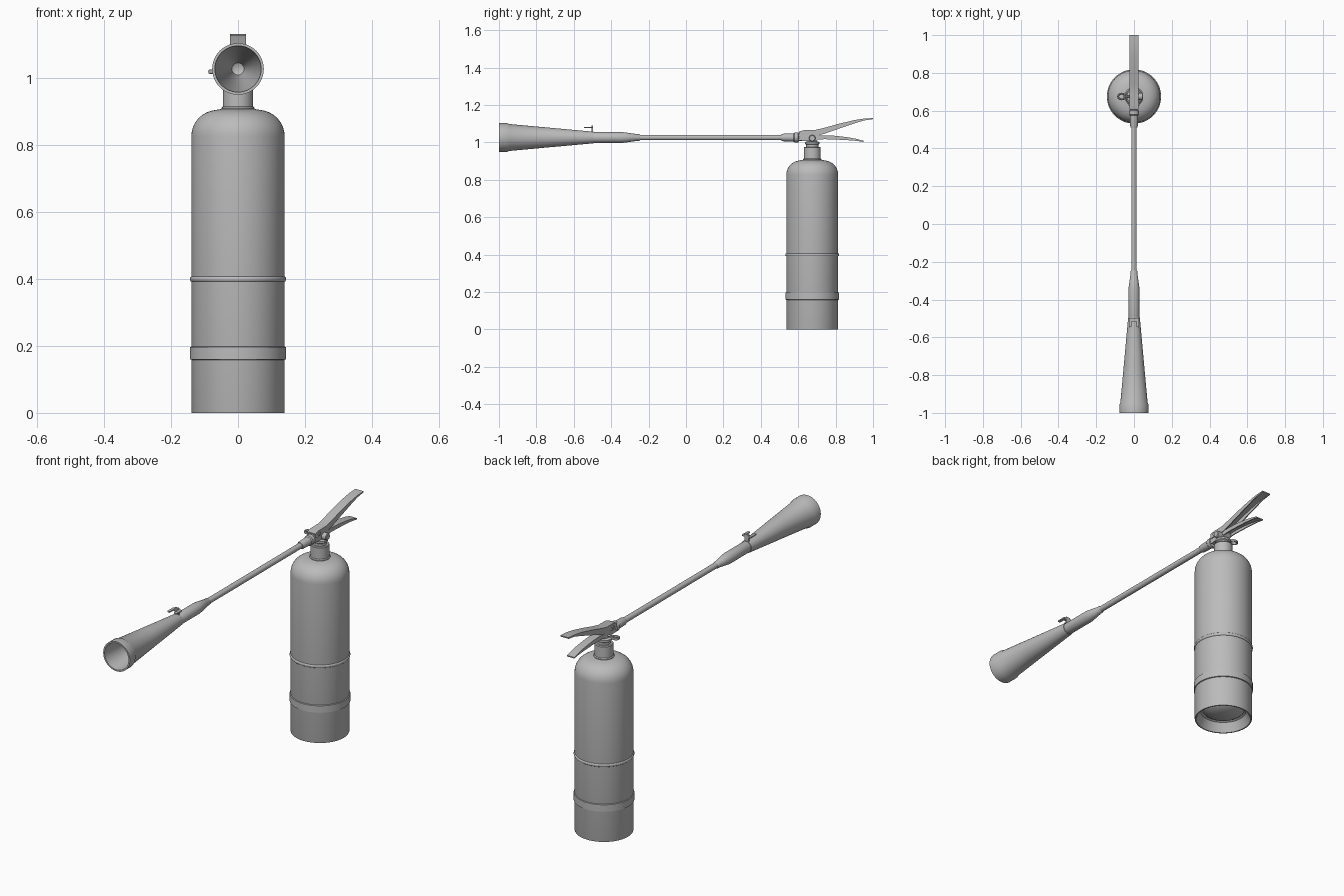
import bpy, bmesh, math
from mathutils import Vector

if "Cube" in bpy.data.objects:
    bpy.data.objects.remove(bpy.data.objects["Cube"])

grey = bpy.data.materials.new("plain_grey")
grey.diffuse_color = (0.5, 0.5, 0.5, 1)
grey.use_nodes = True
grey.node_tree.nodes["Principled BSDF"].inputs["Base Color"].default_value = grey.diffuse_color
CY, HZ = 0.675, 1.026          # tank axis and hose height


def finish(name, bm, angle=35):
    bmesh.ops.remove_doubles(bm, verts=bm.verts, dist=1e-5)
    bmesh.ops.recalc_face_normals(bm, faces=bm.faces)
    me = bpy.data.meshes.new(name)
    bm.to_mesh(me)
    bm.free()
    me.materials.append(grey)
    ob = bpy.data.objects.new(name, me)
    bpy.context.collection.objects.link(ob)
    bpy.ops.object.select_all(action='DESELECT')
    ob.select_set(True)
    bpy.context.view_layer.objects.active = ob
    bpy.ops.object.shade_smooth_by_angle(angle=math.radians(angle))
    return ob


def lathe(name, profile, place, n=48):
    """Spin (radius, distance) points; place maps local x, y, distance to world."""
    bm = bmesh.new()
    rings = [[bm.verts.new(place(r * math.cos(math.tau * i / n), r * math.sin(math.tau * i / n), d))
              for i in range(n)] for r, d in profile]
    for a, b in zip(rings, rings[1:]):
        for i in range(n):
            j = (i + 1) % n
            bm.faces.new((a[i], a[j], b[j], b[i]))
    for ring, (r, d) in ((rings[0], profile[0]), (rings[-1], profile[-1])):
        if r > 0.001:
            bm.faces.new(ring)
    bmesh.ops.dissolve_degenerate(bm, dist=1e-6, edges=bm.edges)
    return finish(name, bm)


def upright(x, y, d):
    return Vector((x, CY + y, d))


def along(x, y, d):
    return Vector((x, d, HZ + y))


def extrude_x(name, outline, x0, x1):
    """Side outline of (y, z) points extruded between two x positions."""
    bm = bmesh.new()
    f = bm.faces.new([bm.verts.new((x0, y, z)) for y, z in outline])
    g = bmesh.ops.extrude_face_region(bm, geom=[f])
    bmesh.ops.translate(bm, vec=(x1 - x0, 0, 0),
                        verts=[v for v in g['geom'] if isinstance(v, bmesh.types.BMVert)])
    return finish(name, bm)


def box(name, x0, x1, y0, y1, z0, z1):
    return extrude_x(name, [(y0, z0), (y1, z0), (y1, z1), (y0, z1)], x0, x1)


# Tank with recessed domed base and rounded shoulder
base = [(0, .018), (.04, .021), (.07, .03), (.09, .042), (.1, .05), (.11, .045), (.132, 0), (.138, 0), (.139, .003)]
shoulder = [(.046 + .093 * math.cos(t) ** .85, .825 + .08 * math.sin(t))
            for t in [math.radians(a) for a in range(0, 90, 9)]]
lathe("tank", base + shoulder + [(.046, .907), (0, .907)], upright, 64)

# Rounded hoop and flat band around the tank
lathe("hoop", [(.138, .391)] + [(.138 + .0055 * math.sin(math.pi * i / 8),
      .399 - .008 * math.cos(math.pi * i / 8)) for i in range(9)] + [(.138, .407)], upright, 64)
lathe("band", [(.138, .158), (.1435, .16), (.1435, .196), (.138, .198)], upright, 64)

# Neck collar and valve
lathe("neck", [(0, .9), (.049, .9), (.049, .91), (.045, .914), (.045, .972), (.042, .976), (0, .976)], upright, 32)
lathe("valve_stem", [(0, .97), (.033, .97), (.033, .988), (.038, .992), (.038, 1.002), (.024, 1.006),
                     (.024, 1.042), (0, 1.042)], upright, 24)
extrude_x("valve_block", [(.60, 1.01), (.63, 1.008), (.70, 1.008), (.715, 1.025), (.715, 1.045),
                          (.62, 1.05), (.60, 1.04)], -.02, .02)
lathe("gauge", [(0, .018), (.018, .018), (.018, .044), (.014, .047), (0, .047)],
      lambda x, y, d: Vector((d, CY + x, 1.022 + y)), 24)

# Safety pin with a pull loop on the left
lathe("pin", [(0, -.055), (.005, -.055), (.005, .03), (0, .03)],
      lambda x, y, d: Vector((d, CY + x, 1.019 + y)), 12)
bm = bmesh.new()
N, M = 28, 8
rows = []
for i in range(N):
    a = math.tau * i / N
    rows.append([])
    for j in range(M):
        b = math.tau * j / M
        k = .005 * math.cos(b)
        rows[-1].append(bm.verts.new((-.065 + (.019 + k) * math.cos(a), CY + (.015 + k) * math.sin(a),
                                      1.018 + .007 * math.sin(b))))
for i in range(N):
    for j in range(M):
        p, q = rows[i], rows[(i + 1) % N]
        bm.faces.new((p[j], q[j], q[(j + 1) % M], p[(j + 1) % M]))
finish("pin_loop", bm)


# Levers: bent plate plus two tapered side flanges, forming a channel
def lever(name, spine, plate, depth, half, side):
    """spine: (y, z) outer edge; depth: flange height at each point; side: flange direction."""
    inner = [(y, z + side * plate) for y, z in spine]
    extrude_x(name + "_plate", spine + inner[::-1], -half, half)
    deep = [(y, z + side * d) for (y, z), d in zip(spine, depth)]
    for tag, s in (("left", -1), ("right", 1)):
        extrude_x(name + "_flange_" + tag, spine + deep[::-1], s * half, s * (half - .005))


lever("squeeze_lever", [(.605, 1.058), (.63, 1.065), (.69, 1.066), (.74, 1.078), (.82, 1.1), (.90, 1.119),
                        (.95, 1.127), (1.0, 1.13)],
      .006, [.025, .03, .033, .032, .026, .018, .01, .006], .0235, -1)
lever("carry_handle", [(.62, 1.03), (.68, 1.033), (.74, 1.038), (.80, 1.035), (.86, 1.028), (.91, 1.019),
                       (.95, 1.008)],
      .006, [.02, .02, .021, .02, .016, .011, .006], .021, -1)
lathe("lever_rivet", [(0, -.028), (.008, -.028), (.008, .028), (0, .028)],
      lambda x, y, d: Vector((d, .635 + x, 1.048 + y)), 16)

# Hose with end fittings
lathe("hose", [(0, -.28), (.0145, -.28), (.0145, .55), (0, .55)], along, 24)
lathe("valve_fitting", [(0, .51), (.017, .51), (.020, .52), (.022, .575), (.026, .58), (.026, .6),
                        (.018, .605), (.018, .64), (0, .64)], along, 24)
lathe("grip", [(0, -.505), (.026, -.505), (.029, -.495), (.029, -.34), (.027, -.325), (.020, -.275), (.018, -.272),
               (.018, -.25), (.0145, -.245), (0, -.245)], along, 32)

# Hollow discharge horn
lathe("horn", [(0, -.54), (.018, -.55), (.066, -.96), (.069, -1), (.077, -1), (.077, -.955), (.072, -.945),
               (.055, -.76), (.036, -.55), (.031, -.495), (0, -.495)], along, 48)

# Forked clip on the horn
box("clip_post", -.012, .012, -.505, -.497, 1.045, 1.09)
box("clip_bridge", -.026, .026, -.515, -.497, 1.076, 1.083)
for tag, s in (("left", -1), ("right", 1)):
    box("clip_prong_" + tag, s * .012, s * .026, -.545, -.513, 1.077, 1.083)
